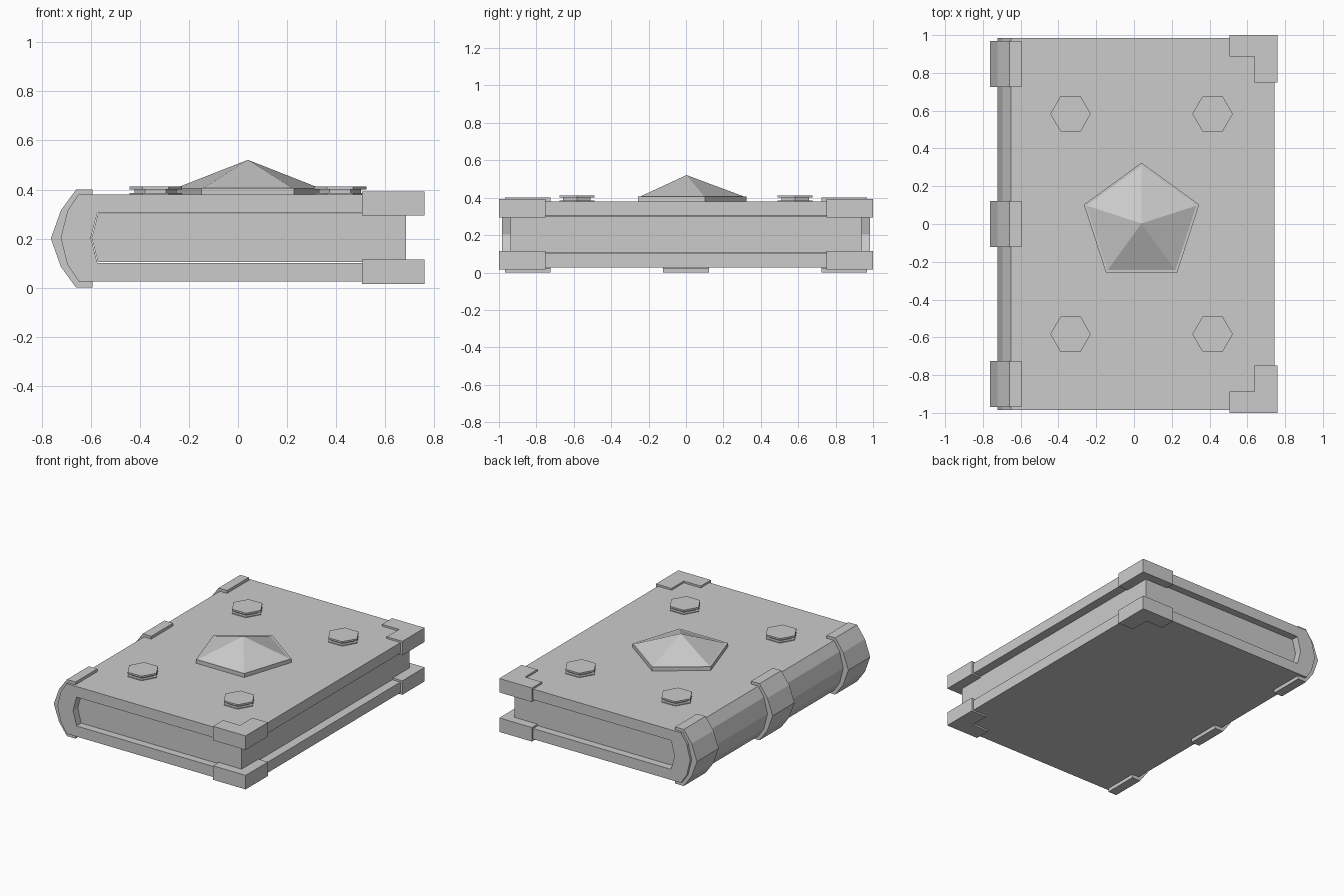
import bpy, bmesh, math
from mathutils import Vector

cube = bpy.data.objects.get("Cube")
if cube:
    bpy.data.objects.remove(cube, do_unlink=True)

grey = bpy.data.materials.new("plain grey")
grey.use_nodes = True
grey.diffuse_color = (0.6, 0.6, 0.6, 1)
grey.node_tree.nodes["Principled BSDF"].inputs["Base Color"].default_value = (0.6, 0.6, 0.6, 1)


def finish(name, bm):
    bmesh.ops.recalc_face_normals(bm, faces=bm.faces)
    mesh = bpy.data.meshes.new(name)
    bm.to_mesh(mesh)
    bm.free()
    mesh.materials.append(grey)
    obj = bpy.data.objects.new(name, mesh)
    bpy.context.collection.objects.link(obj)
    return obj


def add_prism(bm, outline, axis, lo, hi):
    """Extrude a 2D outline along y (outline in x, z) or along z (outline in x, y)."""
    def place(p, t):
        return (p[0], t, p[1]) if axis == "y" else (p[0], p[1], t)
    face = bm.faces.new([bm.verts.new(place(p, lo)) for p in outline])
    out = bmesh.ops.extrude_face_region(bm, geom=[face])
    verts = [v for v in out["geom"] if isinstance(v, bmesh.types.BMVert)]
    shift = Vector(place((0, 0), hi - lo))
    bmesh.ops.translate(bm, verts=verts, vec=shift)


def prism(name, outline, axis, lo, hi):
    bm = bmesh.new()
    add_prism(bm, outline, axis, lo, hi)
    return finish(name, bm)


def polygon(cx, cy, radius, sides, start=0.0):
    return [(cx + radius * math.cos(start + i * math.tau / sides),
             cy + radius * math.sin(start + i * math.tau / sides)) for i in range(sides)]


def mirrored(half, mid):
    """Complete an upper half profile, ending on the middle height, with its lower half."""
    return half + [(x, 2 * mid - z) for x, z in reversed(half[:-1])]


# Cover: one C-shaped section with a faceted spine
MID = 0.203
outer = mirrored([(0.745, 0.38), (-0.65, 0.38), (-0.695, 0.313), (-0.723, MID)], MID)
inner = mirrored([(0.745, 0.305), (-0.573, 0.305), (-0.6, MID)], MID)
prism("cover", outer + inner[::-1], "y", -0.985, 0.985)

# Page block, set back from the cover edges
pages = mirrored([(0.685, 0.302), (-0.571, 0.302), (-0.597, MID)], MID)
prism("pages", pages, "y", -0.937, 0.937)

# Raised bands wrapped around the spine
band_out = mirrored([(-0.593, 0.4), (-0.66, 0.4), (-0.722, 0.315), (-0.763, 0.2)], 0.2)
band_in = mirrored([(-0.593, 0.375), (-0.648, 0.375), (-0.69, 0.313), (-0.718, 0.2)], 0.2)
for label, y in (("front", -0.846), ("middle", 0.0), ("back", 0.846)):
    prism(label + "_spine_band", band_out + band_in[::-1], "y", y - 0.122, y + 0.122)

# L-shaped corner guards on both boards
guard = [(0.76, 1), (0.505, 1), (0.505, 0.887), (0.638, 0.887), (0.638, 0.75), (0.76, 0.75)]
for end, side in (("back", 1), ("front", -1)):
    for board, lo in (("upper", 0.294), ("lower", 0.015)):
        prism(f"{board}_{end}_corner_guard", [(x, y * side) for x, y in guard], "z", lo, lo + 0.099)

# Hexagonal studs: base, neck and cap
CX = 0.04
for end, sy in (("back", 1), ("front", -1)):
    for hand, sx in (("left", 1), ("right", -1)):
        bm = bmesh.new()
        for radius, lo, hi in ((0.107, 0.375, 0.386), (0.085, 0.386, 0.4), (0.107, 0.4, 0.412)):
            add_prism(bm, polygon(CX + sx * 0.376, sy * 0.583, radius, 6), "z", lo, hi)
        finish(f"{end}_{hand}_stud", bm)

# Five-sided jewel on its setting
prism("jewel_setting", polygon(CX, 0.003, 0.321, 5, math.pi / 2), "z", 0.375, 0.407)
bm = bmesh.new()
base = [bm.verts.new((x, y, 0.407)) for x, y in polygon(CX, 0.003, 0.305, 5, math.pi / 2)]
apex = bm.verts.new((CX, 0.003, 0.521))
bm.faces.new(base)
for a, b in zip(base, base[1:] + base[:1]):
    bm.faces.new((a, b, apex))
finish("jewel", bm)
